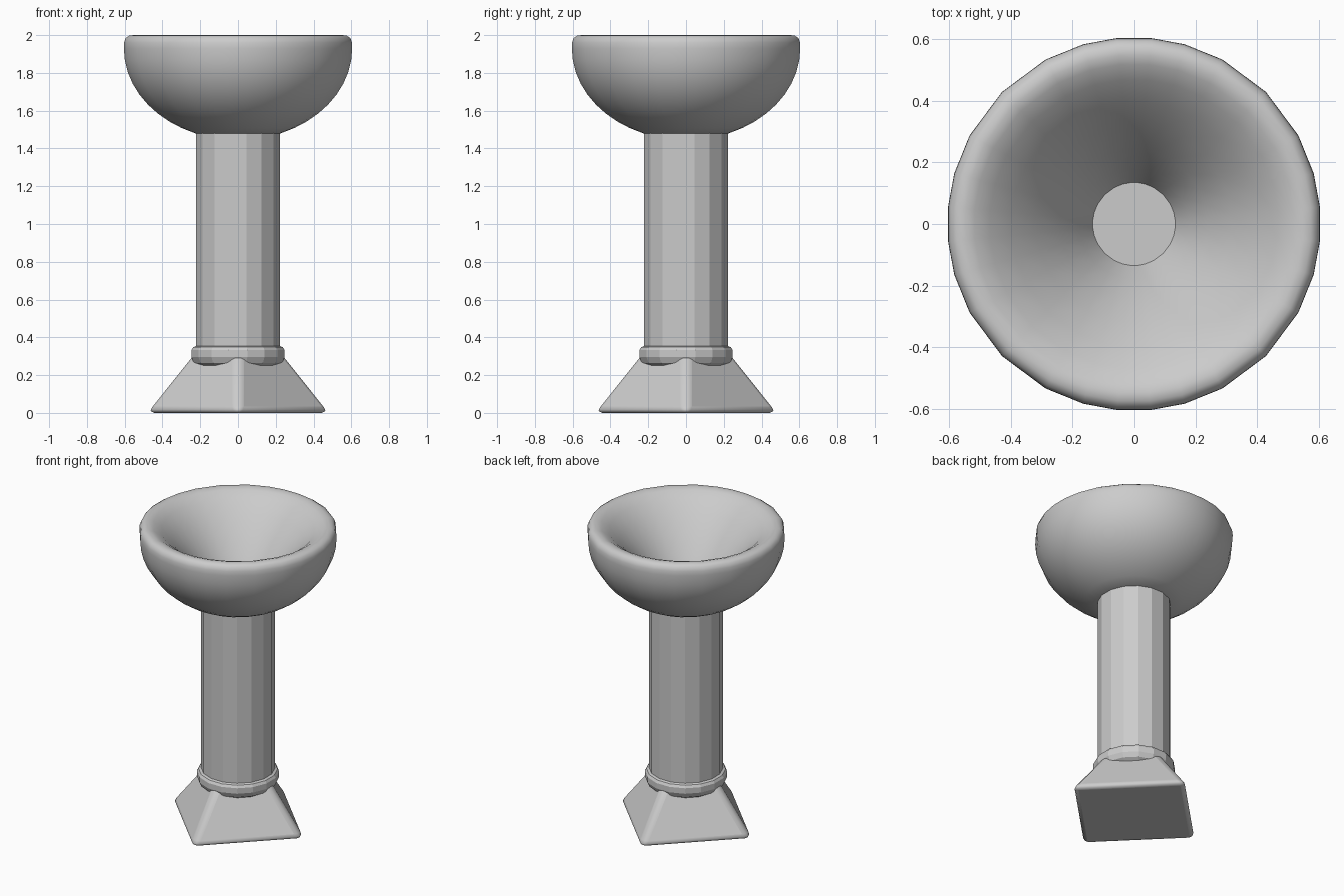
import bpy, bmesh
from math import sin, cos, pi, radians

if "Cube" in bpy.data.objects:
    bpy.data.objects.remove(bpy.data.objects["Cube"])


def lathe(name, profile, angles, smooth=None):
    """Revolve (radius, height) points through the given angles; cap both ends."""
    bm = bmesh.new()
    rings = [[bm.verts.new((r * cos(a), r * sin(a), z)) for a in angles] for r, z in profile]
    n = len(angles)
    for low, high in zip(rings, rings[1:]):
        for i in range(n):
            j = (i + 1) % n
            bm.faces.new((low[i], low[j], high[j], high[i]))
    bm.faces.new(rings[0][::-1])
    bm.faces.new(rings[-1])
    bmesh.ops.recalc_face_normals(bm, faces=bm.faces)
    mesh = bpy.data.meshes.new(name)
    bm.to_mesh(mesh)
    bm.free()
    obj = bpy.data.objects.new(name, mesh)
    bpy.context.collection.objects.link(obj)
    if smooth:
        bpy.ops.object.select_all(action='DESELECT')
        obj.select_set(True)
        bpy.context.view_layer.objects.active = obj
        bpy.ops.object.shade_smooth_by_angle(angle=radians(smooth))
    return obj


sixteen = [2 * pi * (i + 0.5) / 16 for i in range(16)]
square = [i * pi / 2 for i in range(4)]

# Bowl: irregular but four-way symmetric ring of points
quarter = [5.3, 15.8, 28.3, 45, 61.7, 74.2, 84.7]
bowl_angles = [radians(q * 90 + a) for q in range(4) for a in quarter]
outer = [(0.607 * cos(t), 1.93 - 0.485 * sin(t))
         for t in [radians(68 - 68 * k / 9) for k in range(10)]]
rim = [(0.606, 1.96), (0.597, 1.985), (0.577, 1.998), (0.55, 2.0), (0.52, 1.99)]
funnel = [(0.47, 1.957), (0.40, 1.89), (0.32, 1.80), (0.24, 1.69), (0.18, 1.595), (0.135, 1.51)]
lathe("bowl", outer + rim + funnel, bowl_angles, 45)

# Faceted column
lathe("column", [(0.226, 0.27), (0.226, 1.505)], sixteen)

# Collar around the foot of the column
lathe("collar", [(0.15, 0.25), (0.215, 0.25), (0.238, 0.265), (0.252, 0.295), (0.252, 0.332),
                 (0.242, 0.348), (0.222, 0.355)], sixteen)

# Pyramid base with rounded edges, corners on the axes
base = lathe("base", [(0.50, 0.0), (0.18, 0.40)], square, 40)
bevel = base.modifiers.new("rounded_edges", 'BEVEL')
bevel.width = 0.04
bevel.segments = 3
bevel.limit_method = 'NONE'
